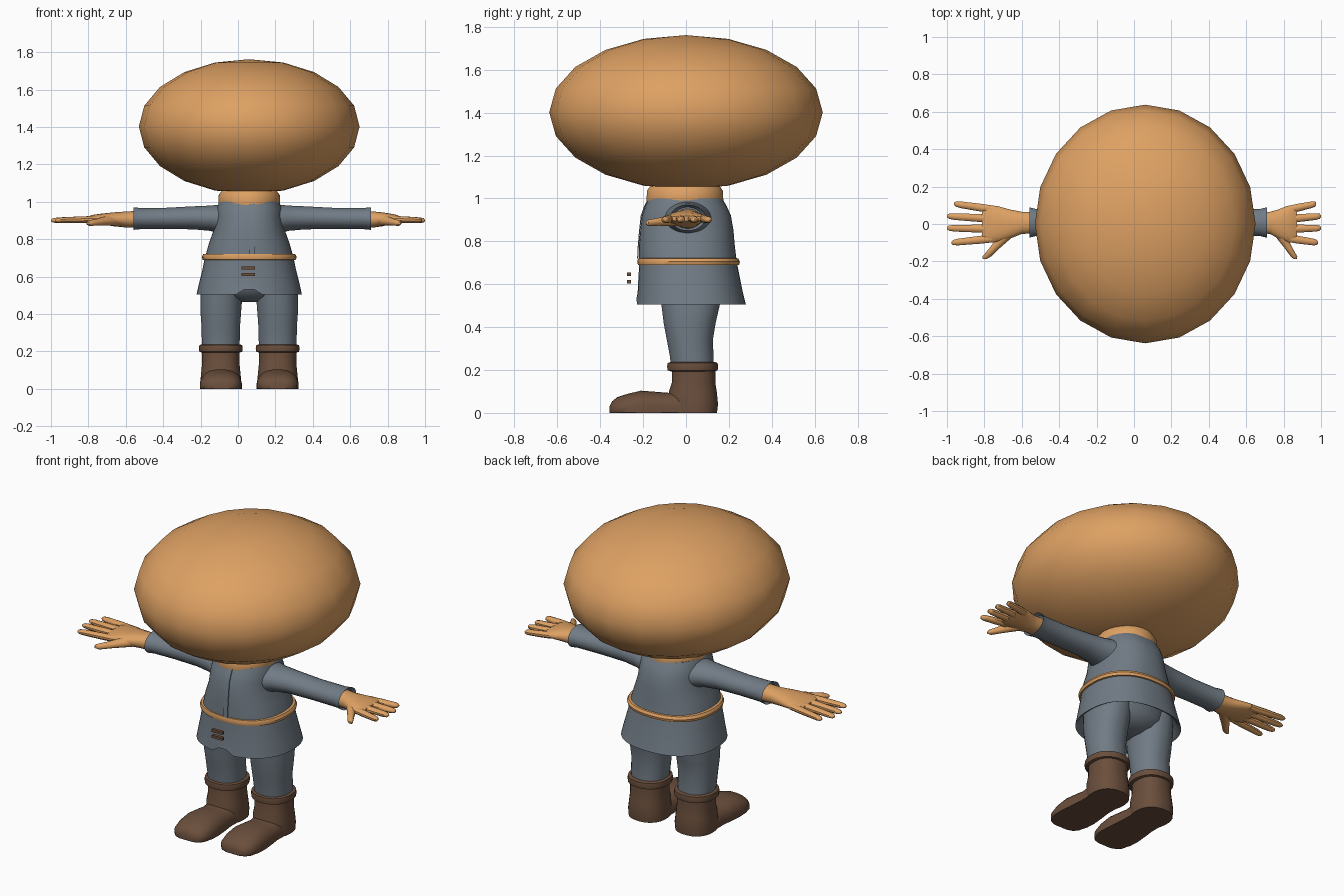
import bpy, bmesh, math

CX = 0.06  # body centre line


def mat(name, rgb):
    m = bpy.data.materials.new(name)
    m.diffuse_color = (*rgb, 1)
    return m


SKIN = mat("tan", (0.73, 0.355, 0.125))
CLOTH = mat("slate grey", (0.165, 0.2, 0.235))
LEATHER = mat("brown", (0.145, 0.077, 0.045))


def finish(name, bm, material, angle=40):
    bmesh.ops.recalc_face_normals(bm, faces=bm.faces)
    me = bpy.data.meshes.new(name)
    bm.to_mesh(me)
    bm.free()
    me.materials.append(material)
    me.shade_smooth()
    me.set_sharp_from_angle(angle=math.radians(angle))
    ob = bpy.data.objects.new(name, me)
    bpy.context.collection.objects.link(ob)
    return ob


def loft(name, material, axis, rings, n=24, power=2.0, angle=40):
    """Skin rings (position, centre a, centre b, radius a, radius b) along an axis."""
    bm = bmesh.new()
    loops = []
    for t, a, b, ra, rb in rings:
        loop = []
        for i in range(n):
            c, s = (f(2 * math.pi * (i + 0.5) / n) for f in (math.cos, math.sin))
            p = a + ra * math.copysign(abs(c) ** (2 / power), c)
            q = b + rb * math.copysign(abs(s) ** (2 / power), s)
            x, y, z = {"x": (t, p, q), "y": (p, t, q), "z": (p, q, t)}[axis]
            loop.append(bm.verts.new((x, y, max(z, 0))))
        loops.append(loop)
    for l0, l1 in zip(loops, loops[1:]):
        for i in range(n):
            j = (i + 1) % n
            bm.faces.new((l0[i], l0[j], l1[j], l1[i]))
    bm.faces.new(loops[0])
    bm.faces.new(loops[-1])
    return finish(name, bm, material, angle)


def box(name, material, x0, x1, y0, y1, z0, z1):
    bm = bmesh.new()
    bmesh.ops.create_cube(bm, size=1)
    for v in bm.verts:
        v.co = [(lo + hi) / 2 + c * (hi - lo)
                for c, lo, hi in zip(v.co, (x0, y0, z0), (x1, y1, z1))]
    return finish(name, bm, material)


# Head: flattened ball with a coarse outline
bm = bmesh.new()
bmesh.ops.create_uvsphere(bm, u_segments=20, v_segments=10, radius=1)
for v in bm.verts:
    v.co = (CX + v.co.x * 0.59, v.co.y * 0.638, 1.402 + v.co.z * 0.36)
finish("head", bm, SKIN, 60)

# Neck
loft("neck", SKIN, "z", [
    (0.94, CX, -0.005, 0.15, 0.17), (0.99, CX, -0.005, 0.165, 0.18),
    (1.035, CX, -0.005, 0.165, 0.178), (1.055, CX, -0.005, 0.15, 0.165),
    (1.09, CX, -0.005, 0.13, 0.14)], 32)

# Jacket body, flaring into a hollow skirt with a front notch
jacket = loft("jacket", CLOTH, "z", [
    (0.60, CX, 0.02, 0.22, 0.2), (0.515, CX, 0.022, 0.265, 0.24),
    (0.505, CX, 0.024, 0.282, 0.256), (0.56, CX, 0.02, 0.27, 0.246),
    (0.64, CX, 0.014, 0.25, 0.236), (0.70, CX, 0.01, 0.238, 0.228),
    (0.78, CX, 0.004, 0.215, 0.224), (0.85, CX, 0.004, 0.19, 0.218),
    (0.92, CX, 0.002, 0.18, 0.208), (0.965, CX, 0.0, 0.175, 0.19),
    (1.0, CX, -0.003, 0.16, 0.172)], 48, 2.3)
for v in jacket.data.vertices:
    if v.co.z < 0.53 and v.co.y < 0 and abs(v.co.x - CX) < 0.04:
        v.co.z += 0.04 - abs(v.co.x - CX) * 0.5

# Belt, buckle bars and front overlap
loft("belt", SKIN, "z", [
    (0.688, CX, 0.012, 0.235, 0.222), (0.69, CX, 0.012, 0.25, 0.236),
    (0.705, CX, 0.012, 0.254, 0.24), (0.72, CX, 0.01, 0.246, 0.234),
    (0.723, CX, 0.01, 0.225, 0.22)], 48, 2.3)
for z in (0.612, 0.646):
    box("buckle_bar", LEATHER, 0.02, 0.09, -0.275, -0.257, z - 0.008, z + 0.008)
bm = bmesh.new()
rows = [[bm.verts.new((x, y, z)) for x, y in
         ((CX, f), (CX, f - 0.005), (CX + 0.03, f - 0.005), (CX + 0.03, f))]
        for z, f in ((0.72, -0.223), (0.78, -0.22), (0.85, -0.214),
                     (0.92, -0.206), (0.965, -0.19), (0.995, -0.175))]
for r0, r1 in zip(rows, rows[1:]):
    for i in range(3):
        bm.faces.new((r0[i], r0[i + 1], r1[i + 1], r1[i]))
finish("jacket_overlap", bm, CLOTH)

# Trouser seat
loft("trouser_seat", CLOTH, "z", [
    (0.465, CX, 0.022, 0.07, 0.06), (0.49, CX, 0.022, 0.15, 0.12),
    (0.53, CX, 0.022, 0.225, 0.15), (0.62, CX, 0.022, 0.22, 0.18)], 32)

for side, label in ((-1, "right"), (1, "left")):
    # Trouser leg, cuff and boot
    x = CX + side * 0.152
    loft(label + "_trouser_leg", CLOTH, "z", [
        (0.2, x, 0.03, 0.098, 0.1), (0.26, x, 0.027, 0.102, 0.102),
        (0.34, x, 0.018, 0.104, 0.108), (0.42, x, 0.017, 0.11, 0.122),
        (0.51, x - side * 0.004, 0.022, 0.113, 0.138),
        (0.6, x - side * 0.01, 0.022, 0.11, 0.15)], 28, 2.2)
    loft(label + "_boot_cuff", LEATHER, "z", [
        (0.193, x, 0.031, 0.1, 0.1), (0.198, x, 0.031, 0.115, 0.117),
        (0.216, x, 0.031, 0.118, 0.12), (0.233, x, 0.031, 0.115, 0.117),
        (0.238, x, 0.031, 0.1, 0.1)], 28, 2.2)
    loft(label + "_boot_shaft", LEATHER, "z", [
        (0.0, x, 0.035, 0.108, 0.11), (0.04, x, 0.035, 0.11, 0.115),
        (0.1, x, 0.032, 0.104, 0.112), (0.14, x, 0.035, 0.1, 0.102),
        (0.21, x, 0.035, 0.1, 0.102)], 28, 2.3)
    loft(label + "_boot_foot", LEATHER, "y", [
        (-0.356, x, 0.012, 0.05, 0.02), (-0.345, x, 0.014, 0.078, 0.04),
        (-0.32, x, 0.014, 0.1, 0.06), (-0.27, x, 0.014, 0.112, 0.076),
        (-0.21, x, 0.014, 0.113, 0.09), (-0.13, x, 0.014, 0.106, 0.084),
        (-0.08, x, 0.014, 0.1, 0.08), (0.03, x, 0.014, 0.1, 0.1)], 28, 2.4)

    # Sleeve with a flared cuff
    end = 0.65 if side > 0 else 0.62
    loft(label + "_sleeve", CLOTH, "x", [
        (CX + side * d, 0.008, z, ry, rz) for d, z, ry, rz in (
            (0.08, 0.9, 0.13, 0.09), (0.15, 0.906, 0.112, 0.08),
            (0.21, 0.912, 0.09, 0.068), (0.3, 0.914, 0.076, 0.062),
            (0.45, 0.911, 0.07, 0.057), (end - 0.04, 0.91, 0.072, 0.057),
            (end, 0.91, 0.082, 0.061), (end - 0.02, 0.91, 0.066, 0.05))], 24)

    # Hand: palm, four fingers and a thumb, u runs from wrist to fingertip
    def hx(u):
        return 0.68 + 0.32 * u if side > 0 else -0.53 - 0.47 * u

    loft(label + "_palm", SKIN, "x", [
        (hx(u), y, z, ry, rz) for u, y, z, ry, rz in (
            (0.0, 0.008, 0.906, 0.058, 0.046), (0.15, 0.006, 0.905, 0.06, 0.043),
            (0.28, 0.0, 0.906, 0.078, 0.038), (0.42, 0.0, 0.908, 0.096, 0.029),
            (0.53, 0.002, 0.908, 0.1, 0.022), (0.6, 0.002, 0.906, 0.09, 0.012))],
        20, 2.2)
    for k, (y0, y1, tip) in enumerate(((0.076, 0.108, 0.92), (0.027, 0.042, 1.0),
                                       (-0.026, -0.022, 1.0), (-0.076, -0.1, 0.95))):
        loft(f"{label}_finger_{k + 1}", SKIN, "x", [
            (hx(0.45 + (tip - 0.45) * f), y0 + (y1 - y0) * f, 0.906 - 0.006 * f,
             0.022 * r, 0.018 * r)
            for f, r in ((0, 1), (0.35, 1), (0.85, 0.85), (0.96, 0.65), (1, 0.25))], 10)
    loft(label + "_thumb", SKIN, "y", [
        (y, hx(u), z, r * (1.0 if side > 0 else 1.3), r * 0.85) for y, u, z, r in (
            (-0.03, 0.26, 0.902, 0.036), (-0.08, 0.36, 0.897, 0.03),
            (-0.13, 0.46, 0.891, 0.022), (-0.175, 0.55, 0.886, 0.018),
            (-0.187, 0.57, 0.885, 0.008))], 12)
